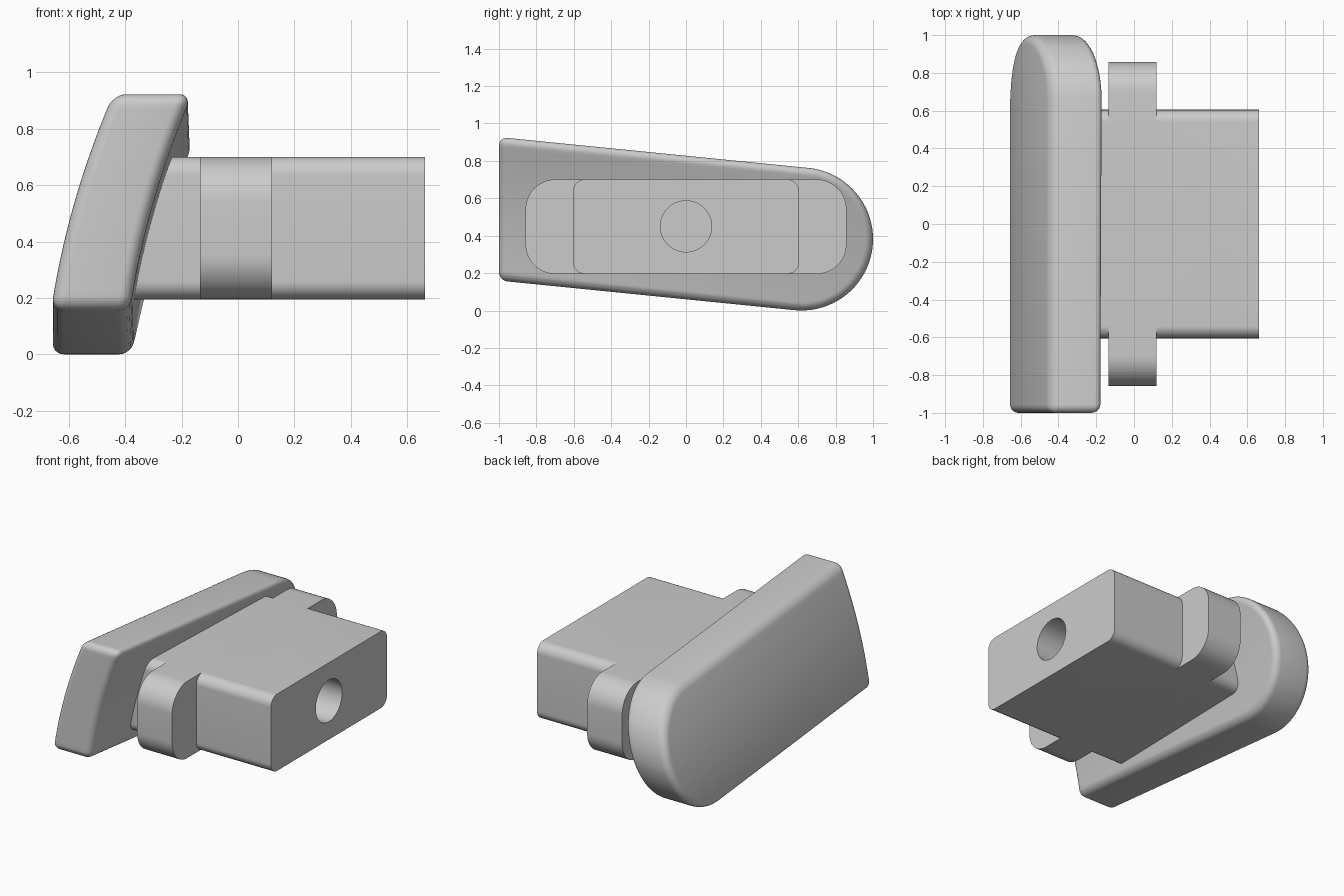
import bpy, bmesh, math
from mathutils import Vector

if "Cube" in bpy.data.objects:
    bpy.data.objects.remove(bpy.data.objects["Cube"], do_unlink=True)

grey = bpy.data.materials.new("plain grey")
grey.use_nodes = True
GREY = (0.6, 0.6, 0.6, 1)
grey.diffuse_color = GREY
grey.node_tree.nodes["Principled BSDF"].inputs["Base Color"].default_value = GREY


def arc(cy, cz, r, start, end, n):
    """Points of an arc in the side plane, angles in degrees."""
    angles = [math.radians(start + (end - start) * i / n) for i in range(n + 1)]
    return [(cy + r * math.cos(a), cz + r * math.sin(a)) for a in angles]


def extrude(outline, x0, x1):
    """Solid made by extruding a side outline along x."""
    bm = bmesh.new()
    base = bm.faces.new([bm.verts.new((x0, y, z)) for y, z in outline])
    out = bmesh.ops.extrude_face_region(bm, geom=[base])
    moved = [v for v in out["geom"] if isinstance(v, bmesh.types.BMVert)]
    bmesh.ops.translate(bm, verts=moved, vec=(x1 - x0, 0, 0))
    bmesh.ops.recalc_face_normals(bm, faces=bm.faces)
    return bm


def make_object(name, bm):
    mesh = bpy.data.meshes.new(name)
    bm.to_mesh(mesh)
    bm.free()
    mesh.materials.append(grey)
    ob = bpy.data.objects.new(name, mesh)
    bpy.context.collection.objects.link(ob)
    return ob


def activate(ob):
    bpy.ops.object.select_all(action="DESELECT")
    ob.select_set(True)
    bpy.context.view_layer.objects.active = ob


def combine(ob, other, operation):
    """Apply a boolean, then discard the helper solid."""
    other.hide_render = True
    mod = ob.modifiers.new(operation.lower(), "BOOLEAN")
    mod.operation, mod.solver, mod.object = operation, "EXACT", other
    activate(ob)
    bpy.ops.object.modifier_apply(modifier=mod.name)
    bpy.data.objects.remove(other, do_unlink=True)


def smooth(ob):
    activate(ob)
    bpy.ops.object.shade_smooth_by_angle(angle=math.radians(35))


def rounded_slab(name, x0, x1, half_y, radius):
    """Rounded rectangular slab centred on the body axis."""
    dy, dz = half_y - radius, BODY_HALF - radius
    outline = []
    for i, (sy, sz) in enumerate([(1, 1), (-1, 1), (-1, -1), (1, -1)]):
        outline += arc(sy * dy, AXIS_Z + sz * dz, radius, 90 * i, 90 * i + 90, 12)
    return make_object(name, extrude(outline, x0, x1))


# Body: block with a wider flange and a blind round hole
AXIS_Z, BODY_HALF = 0.448, 0.253
body = rounded_slab("body_block", -0.41, 0.663, 0.605, 0.065)
combine(body, rounded_slab("flange", -0.135, 0.12, 0.858, 0.16), "UNION")
hole = make_object("hole_cutter", extrude(arc(0, 0.45, 0.137, 0, 352.5, 47), -0.13, 0.8))
combine(body, hole, "DIFFERENCE")
smooth(body)

# Handle plate: tapering outline with a round rear end
SLOPE, R = 0.1, 0.382
tilt = math.degrees(math.atan(SLOPE))
outline = arc(0.618, R, R, 90 - tilt, -90 - tilt, 40)
outline += [(-1, 0.16), (-1, 0.927)]
bm = extrude(outline, 0, 0.28)
edges = [e for e in bm.edges if e.calc_face_angle(0) > 0.5]
bmesh.ops.bevel(bm, geom=edges, offset=0.045, segments=6, profile=0.5, affect="EDGES")

# Slice along the plate so it can be bowed across its width
normal = Vector((0, SLOPE, 1))
for i in range(1, 24):
    height = 0.16 + 0.77 * i / 24
    bmesh.ops.bisect_plane(bm, geom=bm.verts[:] + bm.edges[:] + bm.faces[:],
                           plane_co=(0, -1, height), plane_no=normal)
for v in bm.verts:
    t = v.co.z + SLOPE * (v.co.y + 1) - 0.2
    v.co.x += -0.657 + 0.16 * t + 0.185 * t * t + 0.004 * (v.co.y + 1) * (v.co.x / 0.28)
smooth(make_object("handle_plate", bm))
